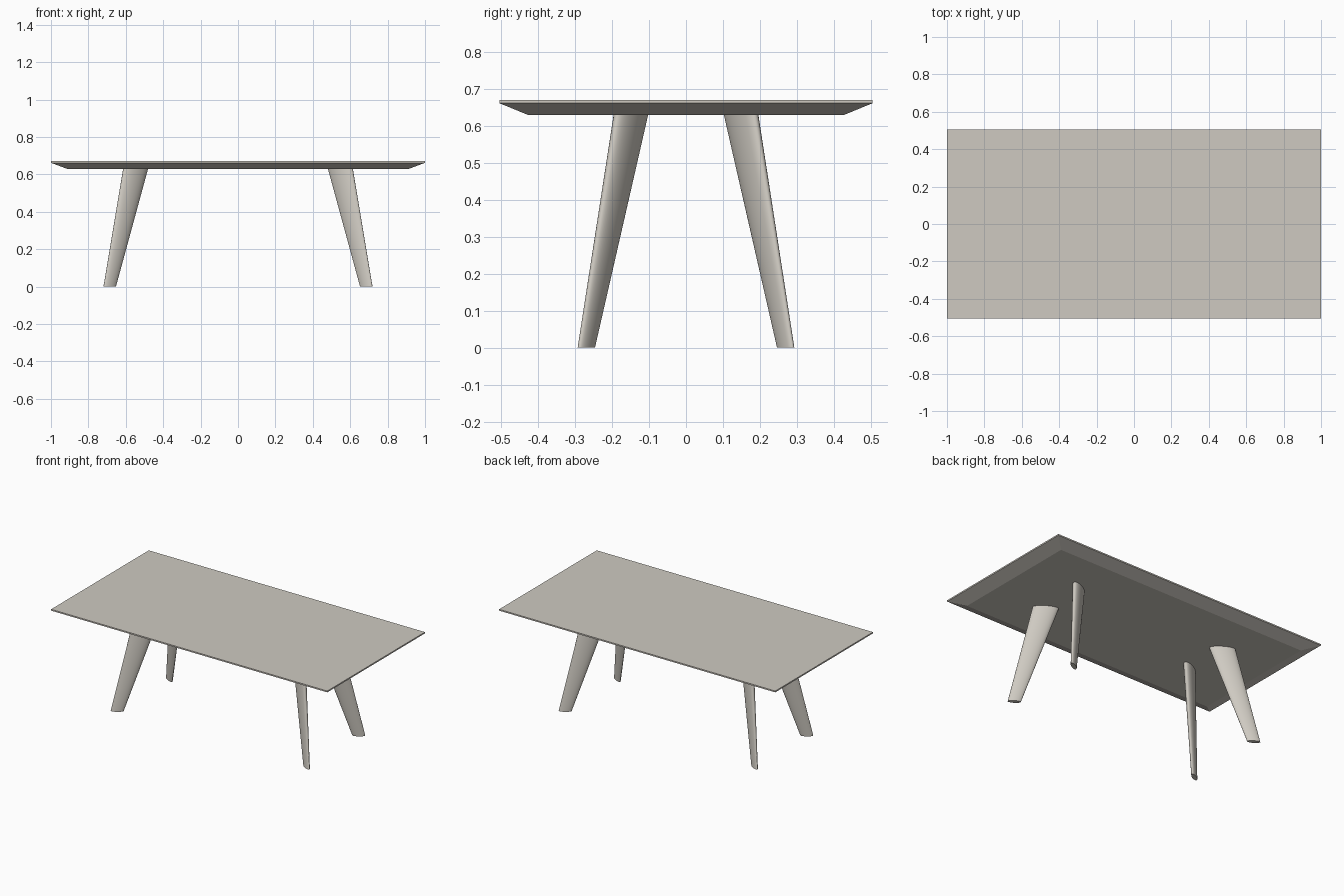
import bpy, bmesh, math

if "Cube" in bpy.data.objects:
    bpy.data.objects.remove(bpy.data.objects["Cube"])

mat = bpy.data.materials.new("warm light grey")
mat.diffuse_color = (0.62, 0.59, 0.535, 1)
mat.use_nodes = True
mat.node_tree.nodes["Principled BSDF"].inputs["Base Color"].default_value = mat.diffuse_color


def loft(name, rings):
    """Closed solid through a stack of equal-sized point rings, bottom to top."""
    bm = bmesh.new()
    loops = [[bm.verts.new(p) for p in ring] for ring in rings]
    n = len(loops[0])
    for lo, hi in zip(loops, loops[1:]):
        for i in range(n):
            j = (i + 1) % n
            bm.faces.new((lo[i], lo[j], hi[j], hi[i]))
    bm.faces.new(loops[0][::-1])
    bm.faces.new(loops[-1])
    bmesh.ops.recalc_face_normals(bm, faces=bm.faces)
    mesh = bpy.data.meshes.new(name)
    bm.to_mesh(mesh)
    bm.free()
    mesh.materials.append(mat)
    obj = bpy.data.objects.new(name, mesh)
    bpy.context.collection.objects.link(obj)
    return obj


def rect(hx, hy, z):
    return [(-hx, -hy, z), (hx, -hy, z), (hx, hy, z), (-hx, hy, z)]


def ellipse(cx, cy, z, a, b, angle, n=48):
    c, s = math.cos(angle), math.sin(angle)
    pts = []
    for i in range(n):
        t = 2 * math.pi * i / n
        u, v = a * math.cos(t), b * math.sin(t)
        pts.append((cx + u * c - v * s, cy + u * s + v * c, z))
    return pts


# Table top with a thin edge and a wide chamfer underneath
loft("table_top", [rect(0.914, 0.427, 0.63), rect(1, 0.505, 0.662), rect(1, 0.505, 0.671)])

# Splayed, tapering legs with a flattened oval section pointing outwards
TILT = math.radians(32)
for sx, side in ((-1, "left"), (1, "right")):
    for sy, end in ((-1, "front"), (1, "back")):
        leg = loft(f"{end}_{side}_leg", [
            ellipse(sx * 0.686, sy * 0.270, 0, 0.0386, 0.0136, sx * sy * TILT),
            ellipse(sx * 0.547, sy * 0.149, 0.632, 0.077, 0.027, sx * sy * TILT)])
        bpy.ops.object.select_all(action='DESELECT')
        leg.select_set(True)
        bpy.context.view_layer.objects.active = leg
        bpy.ops.object.shade_smooth_by_angle(angle=math.radians(40))
